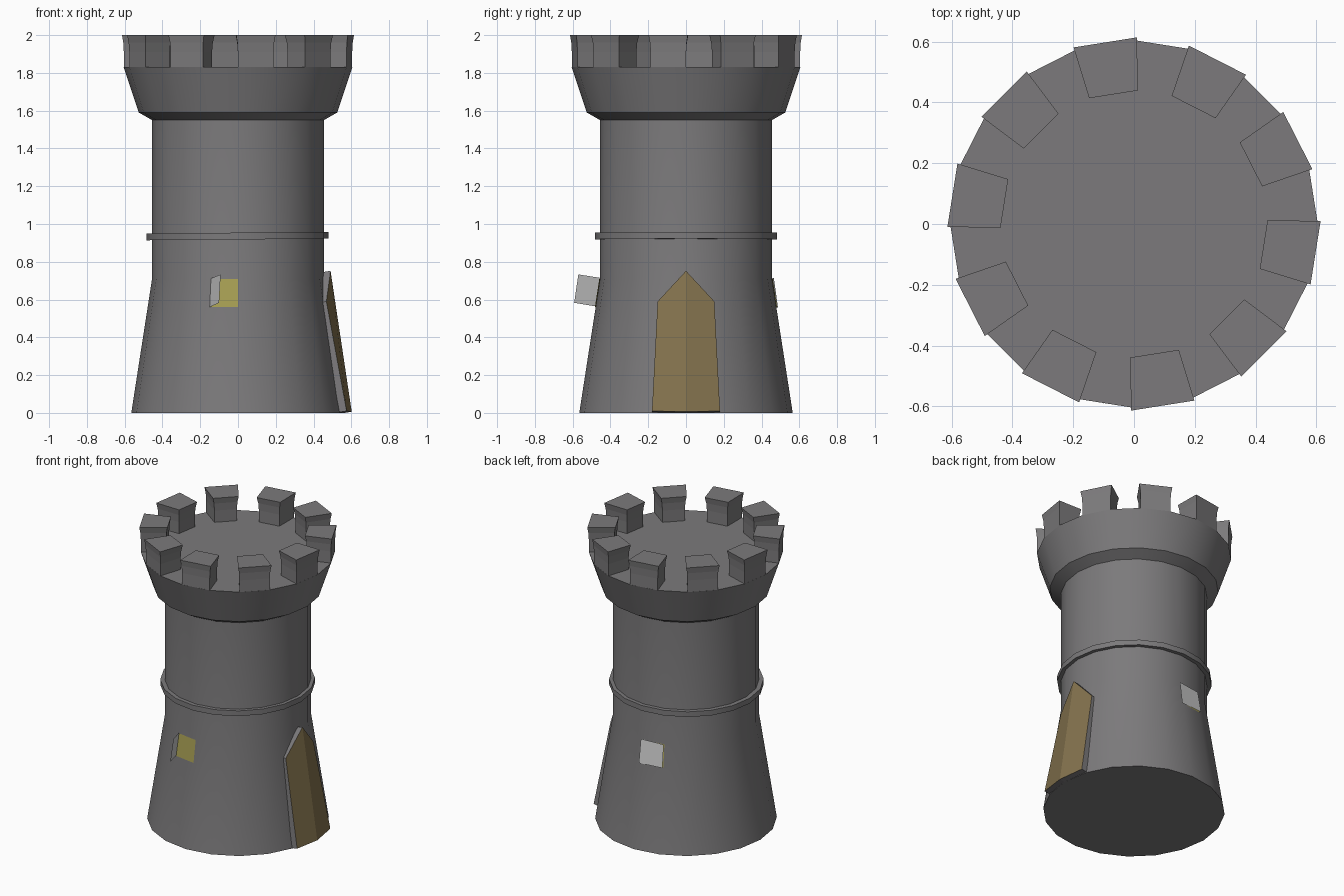
import bpy, math
from math import sin, cos, radians

if "Cube" in bpy.data.objects:
    bpy.data.objects.remove(bpy.data.objects["Cube"])

N = 20  # sides of the tower


def material(name, rgb):
    m = bpy.data.materials.new(name)
    m.diffuse_color = (*rgb, 1)
    m.use_nodes = True
    m.node_tree.nodes["Principled BSDF"].inputs["Base Color"].default_value = m.diffuse_color
    return m


stone = material("stone", (0.2, 0.195, 0.2))
wood = material("wood", (0.23, 0.17, 0.075))
glow = material("window_yellow", (0.38, 0.34, 0.085))
pale = material("pale_grey", (0.6, 0.6, 0.6))


def make(name, verts, faces, mats, smooth=False):
    me = bpy.data.meshes.new(name)
    me.from_pydata(verts, [], faces)
    for m in mats:
        me.materials.append(m)
    ob = bpy.data.objects.new(name, me)
    bpy.context.collection.objects.link(ob)
    if smooth:
        bpy.ops.object.select_all(action='DESELECT')
        ob.select_set(True)
        bpy.context.view_layer.objects.active = ob
        bpy.ops.object.shade_smooth_by_angle(angle=radians(30))
    return ob


def lathe(name, profile, closed=False):
    """Spin (radius, z) points into an N-sided shell, capped or joined into a ring."""
    verts = [(r * cos(math.tau * i / N), r * sin(math.tau * i / N), z)
             for r, z in profile for i in range(N)]
    k = len(profile)
    faces = []
    for j in range(k if closed else k - 1):
        a, b = j * N, (j + 1) % k * N
        faces += [(a + i, a + (i + 1) % N, b + (i + 1) % N, b + i) for i in range(N)]
    if not closed:
        faces += [tuple(reversed(range(N))), tuple(range((k - 1) * N, k * N))]
    return make(name, verts, faces, [stone], True)


# tower body with flared foot and corbelled head
lathe("tower_body", [(0.565, 0), (0.455, 0.71), (0.455, 1.55),
                     (0.525, 1.59), (0.605, 1.83)])

# thin band around the shaft, very slightly tilted
band = lathe("stone_band", [(0.45, -0.018), (0.481, -0.018),
                            (0.481, 0.018), (0.45, 0.018)], closed=True)
band.location = (-0.003, 0, 0.936)
band.rotation_euler = (0, radians(-0.5), 0)

# ten battlements on alternate facets, flaring near the top
levels = [(1.83, 0), (1.91, 0), (1.96, 0.003), (2.0, 0.01)]
for n in range(10):
    t = radians(-9 + 36 * n)
    verts = []
    for z, e in levels:
        for u, w in [(0.442 - e, -0.071 - e), (0.597 + e * 0.8, -0.0955 - e),
                     (0.597 + e * 0.8, 0.0955 + e), (0.442 - e, 0.071 + e)]:
            verts.append((u * cos(t) - w * sin(t), u * sin(t) + w * cos(t), z))
    faces = [(3, 2, 1, 0), (12, 13, 14, 15)]
    for j in range(3):
        faces += [(4 * j + i, 4 * j + (i + 1) % 4,
                   4 * j + 4 + (i + 1) % 4, 4 * j + 4 + i) for i in range(4)]
    make("battlement_%02d" % (n + 1), verts, faces, [stone])

# pointed door wrapped around the +x side: wooden front, stone edges
front = [(0.575, -0.18, 0.01), (0.602, 0, 0.006), (0.575, 0.18, 0.01),
         (0.468, 0.15, 0.59), (0.49, 0, 0.752), (0.468, -0.15, 0.59)]
back = [(x - 0.038, y, z - 0.006) for x, y, z in front]
door = make("door", front + back,
            [(0, 1, 4, 5), (1, 2, 3, 4), (11, 10, 7, 6), (10, 9, 8, 7)]
            + [(6 + i, 6 + (i + 1) % 6, (i + 1) % 6, i) for i in range(6)],
            [stone, wood])
for p in door.data.polygons[:2]:
    p.material_index = 1


# yellow windows on one facet at the front and one at the back
def wall_point(angle, z, off):
    r = 0.565 - 0.11 * z / 0.71 + off
    return (r * cos(radians(angle)), r * sin(radians(angle)), z)


for name, a in (("front_window", -108), ("back_window", 90)):
    make(name, [wall_point(a, 0.56, 0.004), wall_point(a + 18, 0.56, 0.004),
                wall_point(a + 18, 0.708, 0.004), wall_point(a, 0.708, 0.004)],
         [(0, 1, 2, 3)], [glow])

# open shutter at the front, nearly closed shutter at the back
make("front_shutter", [(-0.15, -0.455, 0.56), (-0.10, -0.592, 0.583),
                       (-0.092, -0.57, 0.733), (-0.143, -0.435, 0.712)],
     [(0, 1, 2, 3)], [pale])
make("back_shutter", [(0.017, 0.487, 0.557), (-0.15, 0.47, 0.56),
                      (-0.143, 0.447, 0.71), (0.017, 0.465, 0.715)],
     [(0, 1, 2, 3)], [pale])
